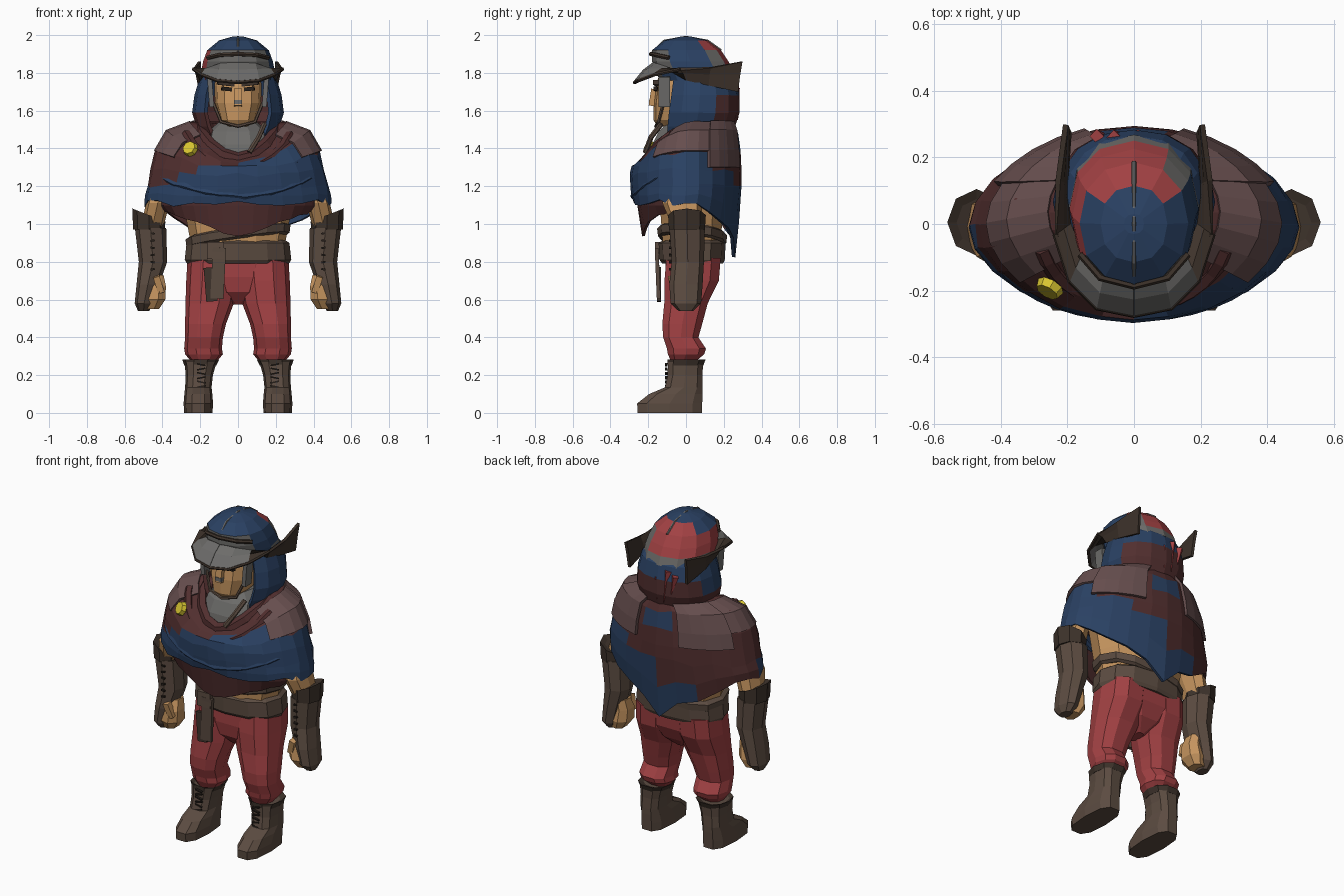
import bpy, bmesh, random
from math import sin, cos, radians, pi
from mathutils import Vector, Euler

if "Cube" in bpy.data.objects:
    bpy.data.objects.remove(bpy.data.objects["Cube"])

random.seed(4)
HEX = dict(blue='2E4363', maroon='523232', pad='664F4F', red='A04345', leather='5C4D43', dark='40362F',
           skin='C4935F', grey='6C6B69', gold='D8C535', black='2A2420')
MATS = {}
for key, h in HEX.items():
    m = bpy.data.materials.new(key)
    m.diffuse_color = [(int(h[i:i + 2], 16) / 255) ** 2.2 for i in (0, 2, 4)] + [1]
    m.use_nodes = True
    m.node_tree.nodes["Principled BSDF"].inputs["Base Color"].default_value = m.diffuse_color
    MATS[key] = m
ORDER = list(HEX)


def finish(name, bm, col, thick=0, mirror=False):
    """col is a colour name or a function face-centre -> colour name"""
    bmesh.ops.recalc_face_normals(bm, faces=bm.faces)
    for f in bm.faces:
        f.material_index = ORDER.index(col(f.calc_center_median()) if callable(col) else col)
    me = bpy.data.meshes.new(name)
    bm.to_mesh(me)
    bm.free()
    for k in ORDER:
        me.materials.append(MATS[k])
    ob = bpy.data.objects.new(name, me)
    bpy.context.collection.objects.link(ob)
    if thick:
        s = ob.modifiers.new('thickness', 'SOLIDIFY')
        s.thickness, s.offset = thick, 0
    if mirror:
        ob.modifiers.new('mirror', 'MIRROR').use_mirror_merge = False
    return ob


def grid(name, rows, col, closed=True, caps=True, thick=0, mirror=False, keep=None):
    bm = bmesh.new()
    vs = [[bm.verts.new(p) for p in r] for r in rows]
    n = len(rows[0])
    for a, b in zip(vs, vs[1:]):
        for i in range(n if closed else n - 1):
            j = (i + 1) % n
            bm.faces.new((a[i], a[j], b[j], b[i]))
    if caps and closed:
        bm.faces.new(vs[0])
        bm.faces.new(vs[-1])
    if keep:
        bad = [f for f in bm.faces if not keep(f.calc_center_median())]
        bmesh.ops.delete(bm, geom=bad, context='FACES')
    return finish(name, bm, col, thick, mirror)


def ring(z, rx, yf, yb, xc=0, p=2, n=10, a0=0, a1=360):
    pts = []
    full = a1 - a0 == 360
    for i in range(n if full else n + 1):
        t = radians(a0 + (a1 - a0) * i / n)
        c, s = cos(t), sin(t)
        f = lambda v: (1 if v > 0 else -1) * abs(v) ** (2 / p)
        pts.append(Vector((xc + rx * f(c), (yf + yb) / 2 + (yb - yf) / 2 * f(s), z)))
    return pts


def loft(name, data, col, mirror=False, p=2.4, n=10, **kw):
    """data rows: z, centre x, half width, front y, back y"""
    return grid(name, [ring(z, rx, yf, yb, xc, p, n) for z, xc, rx, yf, yb in data], col, mirror=mirror, **kw)


def box(name, loc, size, col, rot=(0, 0, 0), mirror=False):
    bm = bmesh.new()
    bmesh.ops.create_cube(bm, size=1)
    e = Euler(rot).to_matrix()
    for v in bm.verts:
        v.co = e @ (v.co * Vector(size)) + Vector(loc)
    return finish(name, bm, col, mirror=mirror)


def cone(name, loc, r1, r2, depth, sides, col, rot):
    bm = bmesh.new()
    bmesh.ops.create_cone(bm, cap_ends=True, segments=sides, radius1=r1, radius2=r2, depth=depth)
    e = Euler(rot).to_matrix()
    for v in bm.verts:
        v.co = e @ v.co + Vector(loc)
    return finish(name, bm, col)


def cord(name, pts, r, col, cyclic=False):
    cu = bpy.data.curves.new(name, 'CURVE')
    cu.dimensions, cu.bevel_depth, cu.bevel_resolution, cu.use_fill_caps = '3D', r, 1, True
    sp = cu.splines.new('POLY')
    sp.points.add(len(pts) - 1)
    for q, p in zip(sp.points, pts):
        q.co = (*p, 1)
    sp.use_cyclic_u, sp.use_smooth = cyclic, False
    cu.materials.append(MATS[col])
    bpy.context.collection.objects.link(bpy.data.objects.new(name, cu))


# legs, seat and boots
loft('trouser_legs', [(.27, .18, .065, -.08, .05), (.31, .18, .10, -.10, .10), (.34, .185, .10, -.105, .11),
                      (.40, .18, .10, -.125, .07), (.47, .172, .108, -.13, .09), (.58, .15, .128, -.12, .12),
                      (.70, .138, .136, -.12, .18), (.82, .132, .135, -.11, .19)], 'red', True)
loft('trouser_seat', [(.575, 0, .03, -.04, .07), (.64, 0, .15, -.10, .14), (.72, 0, .22, -.115, .18),
                      (.83, 0, .262, -.115, .19)], 'red')
loft('boots', [(0, .21, .075, -.262, .09), (.05, .21, .078, -.265, .092), (.10, .21, .074, -.20, .093),
               (.135, .21, .07, -.115, .092), (.2, .205, .072, -.10, .09), (.27, .198, .085, -.10, .095)],
     'leather', True, p=2.8)
loft('boot_cuffs', [(.25, .2, .084, -.10, .095), (.282, .197, .098, -.103, .108), (.262, .195, .06, -.07, .05)],
     'dark', True)
for i in range(6):
    box('boot_lace', (.195, -.104, .14 + i * .023), (.045, .014, .008), 'black', (0, .2 * (-1) ** i, 0), True)
    box('gauntlet_lace', (.452, -.084, .76 + i * .038), (.022, .012, .01), 'black', (0, .2 * (-1) ** i, 0), True)

# bare torso, belts and hanging belt end
loft('torso', [(.80, 0, .26, -.10, .18), (.90, 0, .25, -.13, .19), (1.03, 0, .275, -.14, .2), (1.3, 0, .32, -.16, .2),
               (1.46, 0, .2, -.1, .15)], 'skin')
loft('belt', [(.79, 0, .27, -.125, .195), (.81, 0, .282, -.14, .205), (.90, 0, .272, -.145, .21),
              (.915, 0, .25, -.12, .19)], 'leather', n=12)
strap = [ring(z, rx, -rx + .125, rx - .06, n=12, p=2.4) for z, rx in ((.91, .258), (.92, .273), (.96, .278), (.97, .26))]
for r in strap:
    for v in r:
        v.z += .14 * v.x - .1 * v.y
grid('slanted_belt', strap, 'leather')
box('belt_end', (-.105, -.15, .74), (.07, .02, .27), 'leather', (.04, .05, 0))
box('belt_loop_end', (-.145, -.143, .68), (.06, .02, .18), 'dark', (0, -.08, 0))
box('buckle', (-.12, -.152, .86), (.09, .025, .09), 'leather')

# arms, gauntlets and fists
loft('upper_arms', [(1.42, .31, .06, -.06, .09), (1.22, .385, .06, -.10, .09), (1.11, .425, .062, -.125, .085),
                    (.98, .455, .06, -.07, .08)], 'skin', True, n=8)
loft('gauntlets', [(.54, .50, .03, -.04, .04), (.58, .497, .05, -.082, .08), (.68, .477, .06, -.088, .088),
                   (.80, .45, .075, -.076, .095), (.98, .463, .083, -.088, .10)], 'leather', True, n=8, p=2.2)
cuff = [ring(z, r, -.095 + d, .105 - d, .472, n=8) for z, r, d in
        ((.97, .083, .005), (1.05, .088, 0), (1.04, .06, .03))]
for r in cuff[1:]:
    for v in r:
        v.z += .4 * (v.x - .48)
grid('gauntlet_cuffs', cuff, 'dark', mirror=True)
loft('fists', [(.55, .455, .04, -.05, .05), (.60, .44, .06, -.085, .07), (.67, .432, .055, -.08, .06),
               (.73, .44, .05, -.05, .06)], 'skin', True, n=7)
box('thumbs', (.42, -.068, .68), (.035, .035, .09), 'skin', (.2, .3, 0), True)

# cape: rows of z, half width, front y, back y, neckline dip
CAPE = [(1.535, .17, -.14, .22, .15), (1.53, .25, -.18, .25, .18), (1.485, .37, -.245, .268, .17),
        (1.38, .43, -.28, .28, .09), (1.29, .452, -.288, .285, .03), (1.2, .473, -.285, .285, 0)]


def cape_row(k, n=24, a0=0, a1=360, grow=0):
    z, rx, yf, yb, dip = CAPE[k]
    r = ring(z + grow * .8, rx + grow, yf - grow, yb + grow, p=1.85, n=n, a0=a0, a1=a1)
    for i, v in enumerate(r):
        s = sin(radians(a0 + (a1 - a0) * i / n))
        v.z -= dip * max(0, -s) ** 2
    return r


def cape_colour(c):
    if c.y < 0:
        return 'blue' if c.z < 1.32 + .22 * c.x else 'maroon'
    patch = abs(c.x) < .05 and 1.25 < c.z < 1.45
    return 'blue' if patch or c.z < 1.14 + .55 * c.x else 'maroon'


rows = [cape_row(k) for k in range(6)]
for r in rows[2:]:
    for v in r:
        v.x += random.uniform(-.006, .006)
        v.z += random.uniform(-.014, .014)
hem = ring(0, .487, -.27, .252, p=1.9, n=24)
mid = ring(0, .484, -.28, .272, p=1.9, n=24)
for i, (h, m, top) in enumerate(zip(hem, mid, rows[5])):
    s = max(0, sin(2 * pi * i / 24))
    h.z = 1.11 - .2 * s ** 3 - (.1 if s > .99 else 0) + random.uniform(-.02, .02)
    m.z = (h.z + top.z) / 2
grid('cape', rows + [mid, hem], cape_colour, caps=False, thick=.018)

# darker layer hanging below the cape front
under = [ring(z, rx, yf, yb, n=16, a0=180, a1=360) for z, rx, yf, yb in
         ((1.2, .43, -.26, .16), (1.1, .42, -.25, .16), (.93, .39, -.225, .14))]
for v in under[2]:
    v.z += .36 * abs(v.x) + random.uniform(-.008, .008)
grid('cape_front_layer', under, 'maroon', closed=False, thick=.015)

# shoulder pads and cowl folds
grid('shoulder_pads', [cape_row(k, 6, -38, 40, .006) for k in (1, 2, 3)], 'pad', closed=False, thick=.02, mirror=True)
grid('shoulder_blade_pads', [cape_row(k, 4, 26, 70, .012) for k in (1, 2, 3, 4)], 'pad', closed=False, thick=.02,
     mirror=True)


def fold(name, rx, yf, yb, zs, zf, r, col, a0=0, a1=360):
    pts = ring(0, rx, yf, yb, n=16, a0=a0, a1=a1)
    for v in pts:
        t = (v.y - (yf + yb) / 2) / ((yb - yf) / 2)
        v.z = zs - (zs - zf) * max(0, -t) ** 1.5 + random.uniform(-.006, .006)
    cord(name, pts, r, col, a1 - a0 == 360)


fold('cowl_roll', .205, -.195, .22, 1.51, 1.35, .034, 'maroon')
fold('cowl_fold_middle', .285, -.245, .22, 1.50, 1.285, .028, 'maroon', 195, 345)
fold('cowl_fold_outer', .37, -.268, .2, 1.42, 1.21, .024, 'blue', 205, 350)
fold('cowl_fold_low', .42, -.272, .2, 1.28, 1.15, .022, 'blue', 200, 350)
loft('collar', [(1.33, 0, .14, -.20, .1), (1.42, 0, .18, -.185, .14), (1.49, 0, .16, -.15, .14),
                (1.54, 0, .10, -.10, .12)], 'grey')
cord('neck_strap', [(.14, -.13, 1.53), (.11, -.185, 1.46), (.06, -.215, 1.38)], .014, 'leather')
cone('brooch', (-.255, -.195, 1.4), .043, .036, .025, 8, 'gold', (radians(65), 0, radians(-30)))

# head and face
loft('head', [(1.515, 0, .055, -.15, .05), (1.55, 0, .095, -.172, .1), (1.64, 0, .122, -.172, .1),
              (1.73, 0, .125, -.16, .1), (1.86, 0, .11, -.12, .1)], 'skin', p=2.6, n=12)
box('nose', (0, -.176, 1.67), (.04, .03, .09), 'skin', (-.15, 0, 0))
box('nose_tip', (0, -.184, 1.645), (.04, .025, .025), 'grey')
box('eyes', (.06, -.158, 1.715), (.055, .02, .02), 'black', (0, -.1, -.2), True)
box('brows', (.065, -.152, 1.745), (.09, .03, .025), 'dark', (0, -.12, -.2), True)
box('cheek_guards', (.145, -.115, 1.70), (.025, .06, .16), 'grey', (0, .08, 0), True)
cord('chin_strap', [(-.13, -.12, 1.64), (-.09, -.145, 1.54), (0, -.16, 1.517), (.09, -.145, 1.54), (.13, -.12, 1.64)],
     .009, 'leather')

# hood with face opening
loft('hood', [(1.47, 0, .18, -.14, .22), (1.52, 0, .21, -.145, .25), (1.59, 0, .232, -.14, .272),
              (1.68, 0, .22, -.125, .272), (1.76, 0, .195, -.11, .255), (1.80, 0, .175, -.10, .22)],
     lambda c: 'maroon' if (c.y > .16 and c.z < 1.7) or (c.x < 0 and c.z < 1.6) or
     (c.x > .15 and c.y > .06 and 1.64 < c.z < 1.7) else 'blue',
     n=16, p=2.2, caps=False, thick=.022, keep=lambda c: c.y > -.07)


# cap dome, ridge and folded brim
def dome_colour(c):
    if c.y > .06 and c.z < 1.83:
        return 'grey'
    if c.y > .05 and c.z < 1.96 and c.x < .1 or c.x < -.14 and c.y > -.06:
        return 'red'
    return 'grey' if c.y < -.1 and c.z < 1.89 or c.y > .12 else 'blue'


loft('cap_dome', [(1.76, 0, .195, -.14, .268), (1.81, 0, .194, -.16, .25), (1.86, 0, .185, -.18, .225),
                  (1.92, 0, .163, -.18, .185), (1.972, 0, .10, -.115, .115), (1.992, 0, .03, -.03, .03)],
     dome_colour, n=12, p=2.2)
cord('cap_ridge', [(0, -.178, 1.91), (0, -.115, 1.97), (0, 0, 1.99), (0, .115, 1.97), (0, .185, 1.92)], .007, 'grey')
cord('cap_front_band', [(-.16, -.09, 1.88), (-.1, -.16, 1.895), (0, -.185, 1.90), (.1, -.16, 1.895), (.16, -.09, 1.88)],
     .012, 'dark')
inner = [(0, -.17, 1.85), (.09, -.155, 1.845), (.155, -.09, 1.82), (.195, 0, 1.765), (.205, .12, 1.735), (.195, .275, 1.70)]
outer = [(0, -.272, 1.75), (.11, -.25, 1.76), (.19, -.17, 1.79), (.235, -.03, 1.82), (.228, .13, 1.828), (.205, .298, 1.86)]
centre = [(Vector(a) + Vector(b)) / 2 + Vector((0, 0, .012)) for a, b in zip(inner, outer)]
grid('folded_brim', [inner, centre, outer], lambda c: 'grey' if c.y < -.09 else 'dark',
     closed=False, thick=.016, mirror=True)
cord('brim_edge', [(-x, y, z) for x, y, z in outer[3:0:-1]] + outer[:4], .01, 'dark')

# red scarf tails behind the head
for x, z, l in ((-.05, 1.64, .2), (.01, 1.62, .14), (-.1, 1.66, .12)):
    cone('scarf_tail', (x, .268, z), 0, .022, l, 4, 'red', (.08, x * 2, 0))
